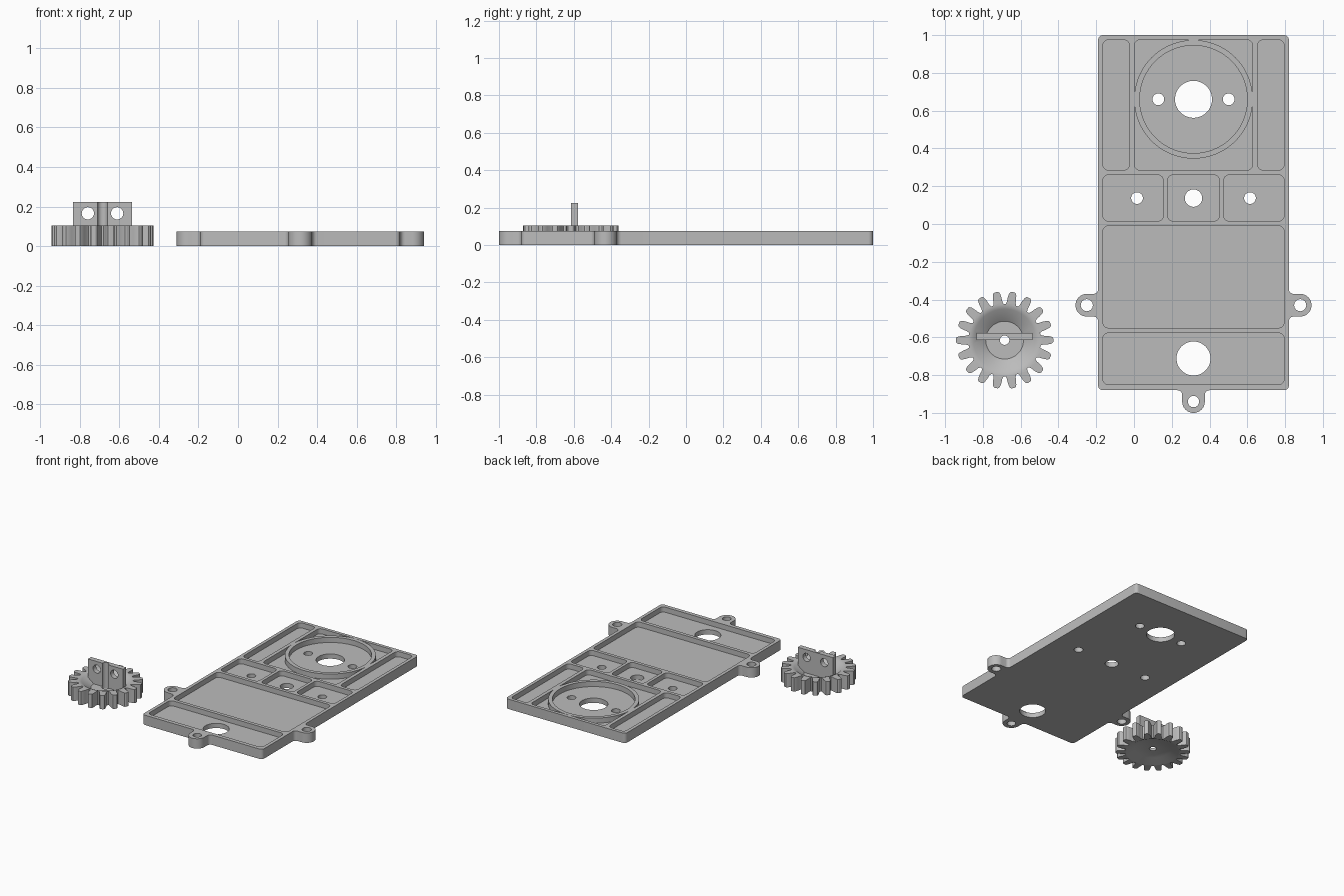
import bpy, bmesh, math
from mathutils import Matrix, Vector

if "Cube" in bpy.data.objects:
    bpy.data.objects.remove(bpy.data.objects["Cube"])

grey = bpy.data.materials.new("plain grey")
grey.diffuse_color = (0.5, 0.5, 0.5, 1)
grey.use_nodes = True
grey.node_tree.nodes["Principled BSDF"].inputs["Base Color"].default_value = grey.diffuse_color


# ---------- helpers ----------
def arc(cx, cy, r, a0, a1, n):
    return [(cx + r * math.cos(math.radians(a0 + (a1 - a0) * i / n)),
             cy + r * math.sin(math.radians(a0 + (a1 - a0) * i / n))) for i in range(n + 1)]


def circle(cx, cy, r, n=48):
    return arc(cx, cy, r, 0, 360, n)[:-1]


def rounded(x0, x1, y0, y1, r=0.03):
    return (arc(x1 - r, y0 + r, r, -90, 0, 6) + arc(x1 - r, y1 - r, r, 0, 90, 6)
            + arc(x0 + r, y1 - r, r, 90, 180, 6) + arc(x0 + r, y0 + r, r, 180, 270, 6))


def new_object(name, bm):
    bmesh.ops.recalc_face_normals(bm, faces=bm.faces)
    me = bpy.data.meshes.new(name)
    bm.to_mesh(me)
    bm.free()
    ob = bpy.data.objects.new(name, me)
    bpy.context.collection.objects.link(ob)
    return ob


def loft(name, loops):
    """Closed solids, each given as a list of equal-length 3D loops."""
    bm = bmesh.new()
    for solid in loops:
        rings = [[bm.verts.new(p) for p in ring] for ring in solid]
        n = len(rings[0])
        bm.faces.new(rings[0][::-1])
        bm.faces.new(rings[-1])
        for a, b in zip(rings, rings[1:]):
            for i in range(n):
                j = (i + 1) % n
                bm.faces.new((a[i], a[j], b[j], b[i]))
    return new_object(name, bm)


def prisms(name, outlines, z0, z1):
    return loft(name, [[[(x, y, z) for x, y in o] for z in (z0, z1)] for o in outlines])


def lathe(name, cx, cy, profile):
    return loft(name, [[[(x, y, z) for x, y in circle(cx, cy, r, 64)] for r, z in profile]])


def combine(ob, other, op='DIFFERENCE'):
    other.hide_render = True
    mod = ob.modifiers.new("cut", 'BOOLEAN')
    mod.operation, mod.solver, mod.object = op, 'EXACT', other
    bpy.ops.object.select_all(action='DESELECT')
    bpy.context.view_layer.objects.active = ob
    ob.select_set(True)
    bpy.ops.object.modifier_apply(modifier=mod.name)
    bpy.data.objects.remove(other)


def finish(ob):
    ob.data.materials.clear()
    ob.data.materials.append(grey)
    bpy.ops.object.select_all(action='DESELECT')
    bpy.context.view_layer.objects.active = ob
    ob.select_set(True)
    bpy.ops.object.shade_smooth_by_angle(angle=math.radians(30))


# ---------- base plate with three screw lugs ----------
X0, X1, Y0, Y1, TOP, FLOOR = -0.19, 0.82, -0.88, 1.0, 0.075, 0.036
CX = (X0 + X1) / 2
DISC_Y, MID_Y, LUG_Y = 0.66, 0.137, -0.43


def lug(px, py, travel):
    """Rounded lug with filleted roots, sitting on an edge that runs along travel."""
    w, f = 0.06, 0.025
    pts = (arc(-w - f, f, f, -90, 0, 5) + arc(0, w, w, 180, 0, 20)
           + arc(w + f, f, f, 180, 270, 5))
    c, s = math.cos(math.radians(travel)), math.sin(math.radians(travel))
    return [(px + u * c + v * s, py + u * s - v * c) for u, v in pts]


R = 0.025
outline = (arc(X0 + R, Y0 + R, R, 180, 270, 6) + lug(CX, Y0, 0)
           + arc(X1 - R, Y0 + R, R, -90, 0, 6) + lug(X1, LUG_Y, 90)
           + arc(X1 - R, Y1 - R, R, 0, 90, 6) + arc(X0 + R, Y1 - R, R, 90, 180, 6)
           + lug(X0, LUG_Y, 270))
plate = prisms("base_plate", [outline], 0, TOP)

# recessed pockets, including the round one inside the ring wall
pockets = [rounded(-0.165, -0.025, 0.285, 0.975), rounded(0.655, 0.795, 0.285, 0.975),
           rounded(-0.165, 0.155, 0.015, 0.26), rounded(0.178, 0.452, 0.015, 0.26),
           rounded(0.475, 0.795, 0.015, 0.26),
           rounded(-0.165, 0.795, -0.55, -0.01), rounded(-0.165, 0.795, -0.85, -0.577),
           circle(CX, DISC_Y, 0.285, 72)]
combine(plate, prisms("pocket_cutter", pockets, FLOOR, 0.2))

# square pocket around the ring wall
around = prisms("ring_surround_cutter", [rounded(CX - 0.313, CX + 0.313, 0.285, 0.975)], FLOOR, 0.2)
combine(around, prisms("ring_core", [circle(CX, DISC_Y, 0.314, 72)], -0.1, 0.3))
combine(plate, around)

# through holes
holes = [(CX, DISC_Y, 0.098), (CX, MID_Y, 0.046), (CX, -0.712, 0.09), (CX, Y0 - 0.06, 0.03)]
for side in (-1, 1):
    holes += [(CX + side * 0.186, DISC_Y, 0.031), (CX + side * 0.299, MID_Y, 0.031),
              (CX + side * 0.565, LUG_Y, 0.032)]
combine(plate, prisms("hole_cutter", [circle(*h) for h in holes], -0.1, 0.2))
finish(plate)

# ---------- gear wheel ----------
GX, GY, TEETH = -0.685, -0.615, 18
tooth = [(0.192, -8.3), (0.205, -6.6), (0.225, -5.8), (0.245, -4.6), (0.254, -3.5), (0.258, -1.8),
         (0.258, 1.8), (0.254, 3.5), (0.245, 4.6), (0.225, 5.8), (0.205, 6.6), (0.192, 8.3)]
teeth = []
for k in range(TEETH):
    for r, a in tooth:
        t = math.radians(a + k * 360 / TEETH)
        teeth.append((GX + r * math.cos(t), GY + r * math.sin(t)))
gear = prisms("gear_wheel", [teeth], 0, 0.105)

# dished recesses above and below the web
combine(gear, lathe("upper_dish", GX, GY,
                    [(0.10, 0.047), (0.165, 0.098), (0.185, 0.105), (0.185, 0.2)]))
combine(gear, lathe("lower_dish", GX, GY,
                    [(0.182, -0.1), (0.182, 0), (0.125, 0.027)]))

# upright blade with two cross holes
blade = prisms("blade", [[(GX - 0.148, -0.615), (GX + 0.148, -0.615),
                          (GX + 0.148, -0.577), (GX - 0.148, -0.577)]], 0.036, 0.224)
cross = prisms("cross_hole_cutter",
               [circle(GX + s * 0.074, 0.166, 0.031, 32) for s in (-1, 1)], 0.4, 0.8)
cross.data.transform(Matrix.Rotation(math.radians(90), 4, 'X'))
combine(blade, cross)
combine(gear, blade, 'UNION')

# shaft bore, which also grooves the blade
combine(gear, prisms("bore_cutter", [circle(GX, GY, 0.025, 32)], -0.1, 0.4))
finish(gear)
